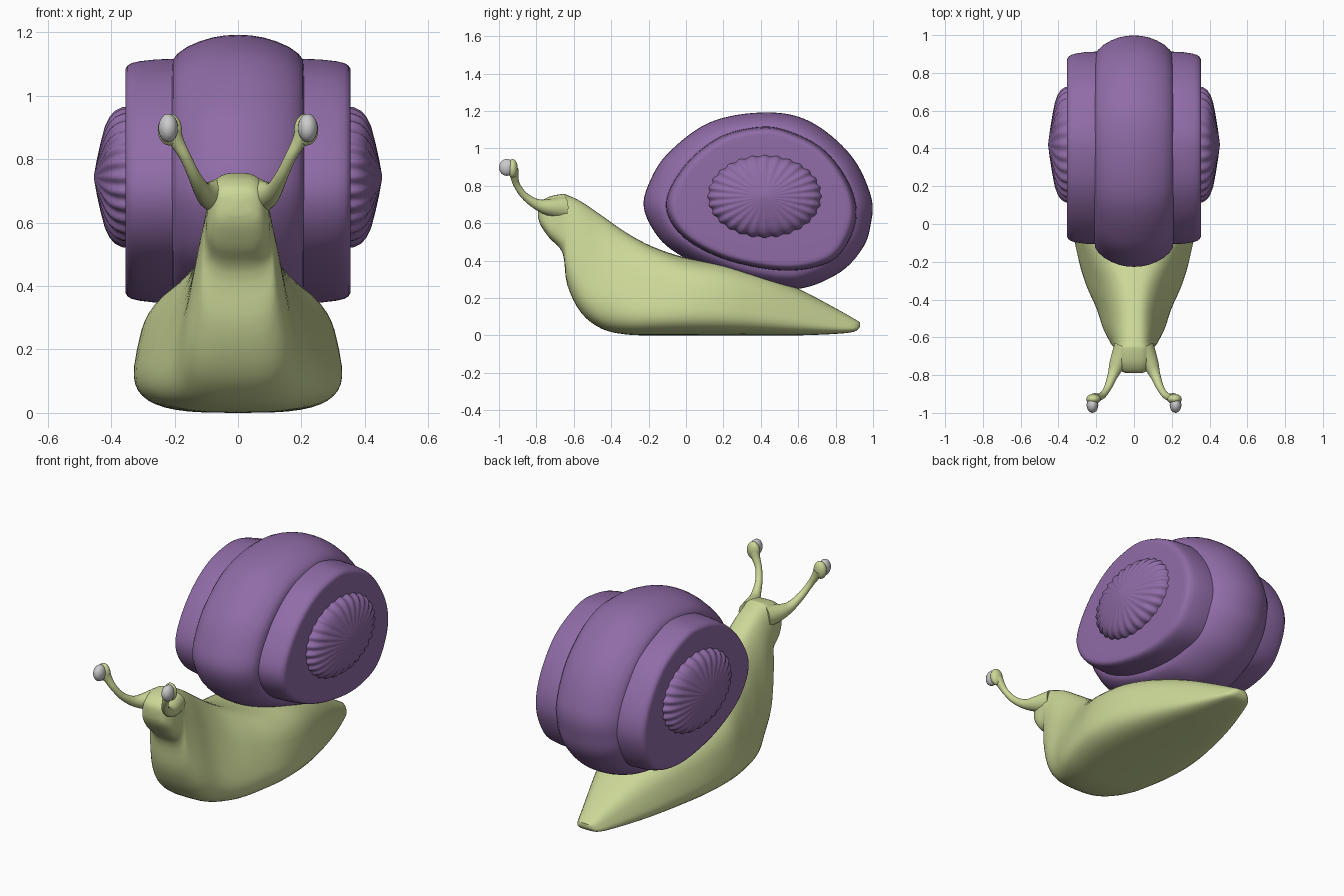
import bpy, bmesh, math
from mathutils import Vector

if "Cube" in bpy.data.objects:
    bpy.data.objects.remove(bpy.data.objects["Cube"])


def material(name, rgb):
    m = bpy.data.materials.new(name)
    m.diffuse_color = (*rgb, 1)
    m.use_nodes = True
    m.node_tree.nodes["Principled BSDF"].inputs["Base Color"].default_value = m.diffuse_color
    return m


SKIN = material("skin green", (0.60, 0.68, 0.31))
SHELL = material("shell purple", (0.28, 0.15, 0.39))


def smooth_rows(rows, steps, closed=False):
    """Catmull-Rom interpolation through rows of numbers."""
    n, out = len(rows), []
    get = (lambda i: rows[i % n]) if closed else (lambda i: rows[max(0, min(n - 1, i))])
    for i in range(n if closed else n - 1):
        for s in range(steps):
            t = s / steps
            out.append([0.5 * (2 * b + (c - a) * t + (2 * a - 5 * b + 4 * c - d) * t * t
                               + (3 * b - a - 3 * c + d) * t ** 3)
                        for a, b, c, d in zip(get(i - 1), get(i), get(i + 1), get(i + 2))])
    if not closed:
        out.append(list(rows[-1]))
    return out


def loft(name, rings, mat, angle=50):
    """Skin a list of equal rings, closing both ends."""
    bm = bmesh.new()
    vs = [[bm.verts.new(p) for p in ring] for ring in rings]
    n = len(vs[0])
    for a, b in zip(vs, vs[1:]):
        for i in range(n):
            bm.faces.new((a[i], a[(i + 1) % n], b[(i + 1) % n], b[i]))
    for ring in (vs[0], vs[-1]):
        c = bm.verts.new(sum((v.co for v in ring), Vector()) / n)
        for i in range(n):
            bm.faces.new((ring[i], ring[(i + 1) % n], c))
    bmesh.ops.recalc_face_normals(bm, faces=bm.faces[:])
    me = bpy.data.meshes.new(name)
    bm.to_mesh(me)
    bm.free()
    ob = bpy.data.objects.new(name, me)
    bpy.context.collection.objects.link(ob)
    if mat:
        me.materials.append(mat)
    bpy.ops.object.select_all(action='DESELECT')
    ob.select_set(True)
    bpy.context.view_layer.objects.active = ob
    bpy.ops.object.shade_smooth_by_angle(angle=math.radians(angle))
    return ob


def ball(name, loc, radii, mat=None):
    bpy.ops.mesh.primitive_uv_sphere_add(segments=24, ring_count=16, radius=1, location=loc)
    ob = bpy.context.object
    ob.name = name
    ob.scale = radii
    if mat:
        ob.data.materials.append(mat)
    bpy.ops.object.shade_smooth()
    return ob


# body: y, bottom z, top z, lower half width, upper half width
body = [(-0.79, 0.625, 0.69, 0.04, 0.04), (-0.775, 0.585, 0.715, 0.075, 0.07),
        (-0.73, 0.52, 0.742, 0.10, 0.09), (-0.66, 0.44, 0.756, 0.11, 0.095),
        (-0.635, 0.27, 0.75, 0.135, 0.095), (-0.56, 0.12, 0.715, 0.19, 0.095),
        (-0.45, 0.035, 0.64, 0.24, 0.095), (-0.32, 0.005, 0.55, 0.31, 0.12),
        (-0.18, 0, 0.475, 0.345, 0.19), (0, 0, 0.415, 0.36, 0.27),
        (0.2, 0, 0.385, 0.345, 0.27), (0.4, 0, 0.33, 0.295, 0.22),
        (0.6, 0, 0.25, 0.225, 0.15), (0.8, 0.008, 0.145, 0.135, 0.08),
        (0.9, 0.02, 0.088, 0.08, 0.05), (0.93, 0.045, 0.07, 0.03, 0.03)]
rings = []
for y, zb, zt, wb, wt in smooth_rows(body, 4):
    zb, ring = max(0, zb), []
    for k in range(48):
        a = 2 * math.pi * k / 48
        c, s = math.cos(a), math.sin(a)
        sx, sz = math.copysign(abs(c) ** 0.62, c), math.copysign(abs(s) ** 0.62, s)
        t = (sz + 1) / 2
        ring.append((sx * (wb + (wt - wb) * t), y, zb + (zt - zb) * t))
    rings.append(ring)
loft("body", rings, SKIN)


def scaled(outline, centre, x, k):
    return [(x, centre[0] + (y - centre[0]) * k, centre[1] + (z - centre[1]) * k)
            for y, z in outline]


# shell middle whorl
mid = smooth_rows([(-0.225, 0.68), (-0.19, 0.83), (-0.09, 0.98), (0.13, 1.14), (0.42, 1.192),
                   (0.66, 1.145), (0.88, 0.965), (0.99, 0.74), (0.985, 0.58), (0.94, 0.46),
                   (0.82, 0.335), (0.61, 0.25), (0.38, 0.27), (0.18, 0.33), (0.0, 0.41),
                   (-0.14, 0.515)], 8, True)
half = [(0, 1), (0.04, 0.996), (0.08, 0.982), (0.12, 0.957), (0.16, 0.92),
        (0.19, 0.875), (0.205, 0.835), (0.21, 0.78)]
prof = [(-x, k) for x, k in half[:0:-1]] + half
loft("shell_middle", [scaled(mid, (0.39, 0.72), x, k) for x, k in prof], SHELL)

# shell side whorls and fluted hubs
side = smooth_rows([(-0.107, 0.71), (-0.03, 0.54), (0.18, 0.416), (0.45, 0.352), (0.66, 0.357),
                    (0.82, 0.43), (0.91, 0.62), (0.875, 0.805), (0.74, 0.99), (0.555, 1.09),
                    (0.395, 1.115), (0.18, 1.06), (-0.005, 0.91)], 8, True)
rim = [(0.05, 0.98), (0.2, 1), (0.26, 0.995), (0.31, 0.98), (0.335, 0.965), (0.348, 0.945),
       (0.354, 0.92), (0.355, 0.88), (0.355, 0.5)]
hub = [(0.34, 1), (0.362, 0.99), (0.385, 0.94), (0.402, 0.86), (0.418, 0.72),
       (0.432, 0.5), (0.445, 0.25), (0.454, 0.03)]
for s, tag in ((1, "right"), (-1, "left")):
    loft("shell_side_" + tag, [scaled(side, (0.4, 0.735), s * x, k) for x, k in rim], SHELL)
    rings = []
    for x, k in hub:
        ring = []
        for i in range(168):
            a = 2 * math.pi * i / 168
            w = math.cos(28 * a) * k * k
            r = k * (1 + 0.018 * w)
            ring.append((s * (x + 0.004 * w), 0.42 + 0.302 * r * math.cos(a),
                         0.743 + 0.219 * r * math.sin(a)))
        rings.append(ring)
    loft("shell_hub_" + tag, rings, SHELL)

# eye stalks: x, y, z, radius
stalk = [(0.045, -0.66, 0.68, 0.065), (0.085, -0.735, 0.685, 0.045), (0.112, -0.80, 0.702, 0.028),
         (0.138, -0.865, 0.748, 0.02), (0.165, -0.905, 0.805, 0.018),
         (0.19, -0.918, 0.85, 0.022), (0.208, -0.925, 0.885, 0.03)]
for s, tag in ((1, "right"), (-1, "left")):
    pts = [(Vector((s * p[0], p[1], p[2])), p[3]) for p in smooth_rows(stalk, 5)]
    rings = []
    for i, (p, r) in enumerate(pts):
        d = (pts[min(i + 1, len(pts) - 1)][0] - pts[max(i - 1, 0)][0]).normalized()
        u = d.cross(Vector((s, 0, -0.3))).normalized()
        v = d.cross(u)
        rings.append([p + r * (u * math.cos(a) + v * math.sin(a))
                      for a in (2 * math.pi * k / 16 for k in range(16))])
    loft("eye_stalk_" + tag, rings, SKIN)
    ball("eye_socket_" + tag, (s * 0.215, -0.927, 0.893), (0.038, 0.027, 0.05), SKIN)
    ball("eye_" + tag, (s * 0.22, -0.958, 0.898), (0.031, 0.042, 0.045))
